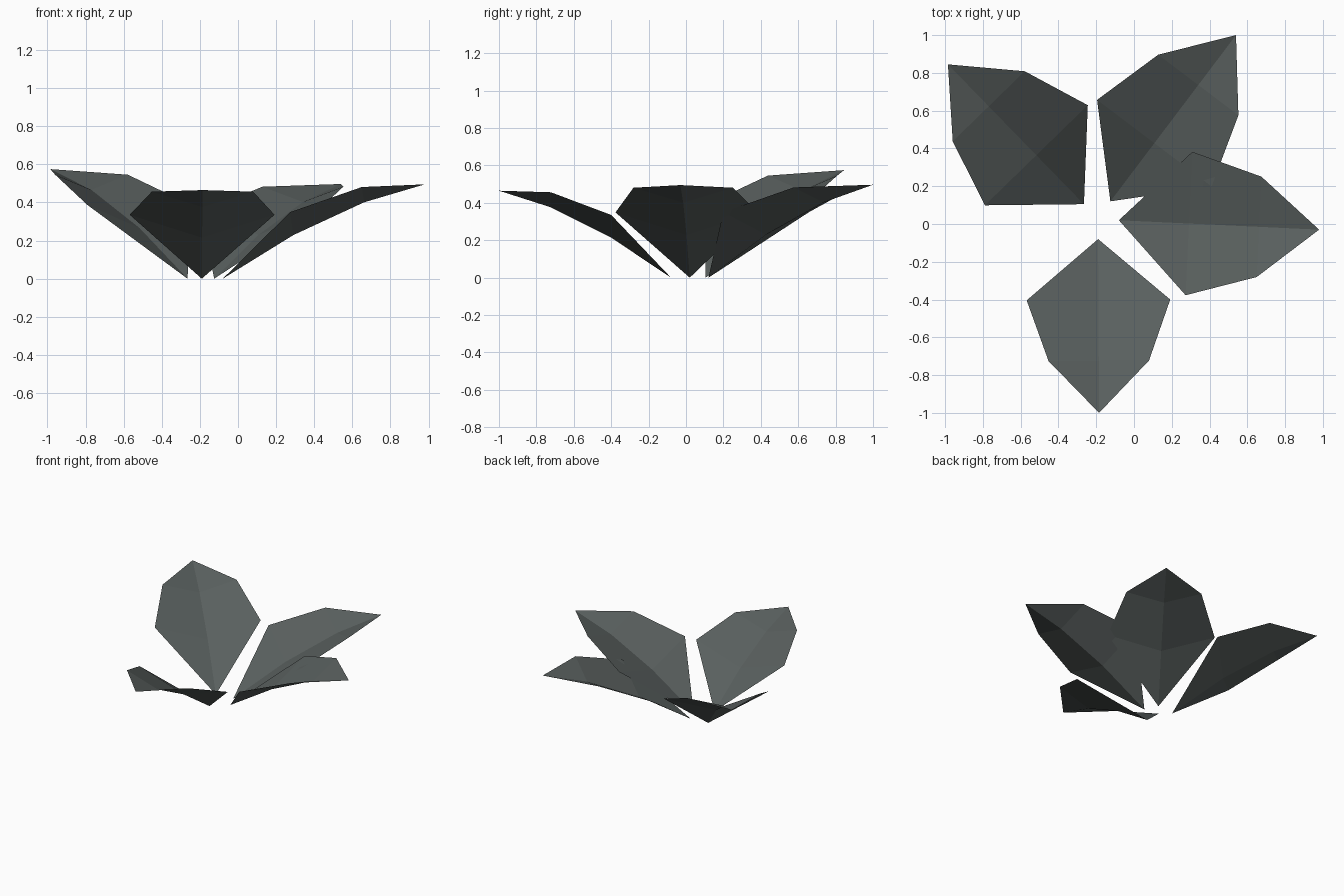
import bpy
from mathutils import Vector

if "Cube" in bpy.data.objects:
    bpy.data.objects.remove(bpy.data.objects["Cube"])

leaf_mat = bpy.data.materials.new("dark_grey_green")
leaf_mat.diffuse_color = (0.10, 0.116, 0.113, 1)
leaf_mat.use_nodes = True
leaf_mat.node_tree.nodes["Principled BSDF"].inputs["Base Color"].default_value = leaf_mat.diffuse_color

# (fraction along leaf, half width, fraction of tip height, lift of the edge)
RIBS = [(0.35, 0.38, 0.463, 0.12), (0.70, 0.266, 0.81, 0.08)]


def leaf(name, base, tip, height):
    """Creased leaf: left edge, centre crease and right edge as a folded sheet."""
    base, tip = Vector((*base, 0)), Vector((*tip, 0))
    axis = tip - base
    side = Vector((-axis.y, axis.x, 0)).normalized()
    verts = [base]
    for t, width, rise, lift in RIBS:
        centre = base + axis * t
        centre.z = height * rise
        up = Vector((0, 0, lift))
        verts += [centre + side * width + up, centre, centre - side * width + up]
    tip.z = height
    verts.append(tip)
    faces = [(0, 2, 1), (0, 3, 2),
             (1, 2, 5, 4), (2, 3, 6, 5),
             (4, 5, 7), (5, 6, 7)]
    mesh = bpy.data.meshes.new(name)
    mesh.from_pydata(verts, [], faces)
    mesh.materials.append(leaf_mat)
    obj = bpy.data.objects.new(name, mesh)
    bpy.context.collection.objects.link(obj)


# Four leaves spreading outwards from the middle
leaf("front_leaf", (-0.19, -0.08), (-0.185, -1.0), 0.465)
leaf("right_leaf", (-0.08, 0.02), (0.98, -0.03), 0.495)
leaf("back_left_leaf", (-0.265, 0.105), (-0.985, 0.845), 0.575)
leaf("back_right_leaf", (-0.125, 0.12), (0.54, 1.0), 0.497)
